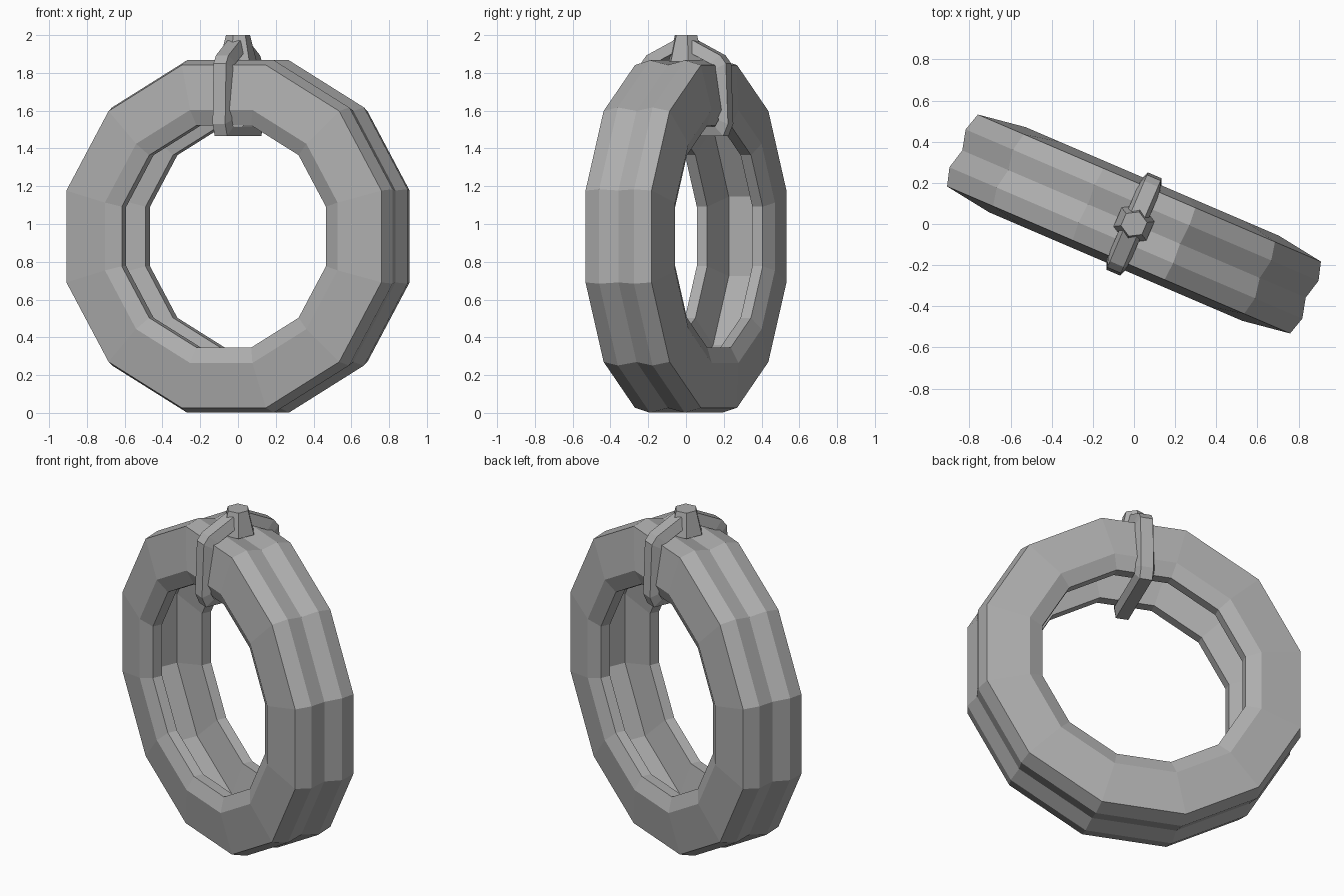
import bpy, bmesh
from math import sin, cos, pi, radians

cube = bpy.data.objects.get("Cube")
if cube:
    bpy.data.objects.remove(cube)

TURN = radians(-23.2)
SIDES = 12
CENTRE_Z = 0.934

grey = bpy.data.materials.new("plain_grey")
grey.use_nodes = True
grey.diffuse_color = (0.42, 0.42, 0.42, 1)
grey.node_tree.nodes["Principled BSDF"].inputs["Base Color"].default_value = grey.diffuse_color


def finish(name, bm):
    """Turn a bmesh into a flat-shaded object, swung to its heading."""
    bmesh.ops.recalc_face_normals(bm, faces=bm.faces)
    mesh = bpy.data.meshes.new(name)
    bm.to_mesh(mesh)
    bm.free()
    mesh.materials.append(grey)
    obj = bpy.data.objects.new(name, mesh)
    obj.rotation_euler.z = TURN
    bpy.context.collection.objects.link(obj)
    return obj


def loft(name, rings):
    """Join closed rings of points into a closed tube."""
    bm = bmesh.new()
    loops = [[bm.verts.new(p) for p in ring] for ring in rings]
    for i, a in enumerate(loops):
        b = loops[(i + 1) % len(loops)]
        for j in range(len(a)):
            k = (j + 1) % len(a)
            bm.faces.new((a[j], a[k], b[k], b[j]))
    return finish(name, bm)


def mirrored(half):
    """Complete a half profile by mirroring its first coordinate."""
    return half + [(-a, b) for a, b in reversed(half)]


# Tyre: hollow section (offset along axle, distance to flat) swept round
groove = [(0, 0.908)]
half = [(0.10, 0.933), (0.19, 0.907), (0.225, 0.67),
        (0.19, 0.588), (0.13, 0.588), (0.09, 0.785)]
section = groove + mirrored(half)
rings = []
for i in range(SIDES):
    a = 2 * pi * (i + 0.5) / SIDES
    rings.append([(r / cos(pi / SIDES) * cos(a), v,
                   CENTRE_Z + r / cos(pi / SIDES) * sin(a)) for v, r in section])
loft("tyre", rings)

# Strap: band looped round the tyre, with an outer face narrower than the inner
outer = mirrored([(0.055, 1.972), (0.212, 1.893), (0.245, 1.85),
                  (0.257, 1.53), (0.23, 1.466)])
inner = mirrored([(0.04, 1.91), (0.16, 1.85), (0.19, 1.82),
                  (0.21, 1.55), (0.19, 1.515)])
rings = []
for (vo, zo), (vi, zi) in zip(outer, inner):
    rings.append([(-0.036, vo, zo), (0.036, vo, zo), (0.055, vi, zi), (-0.055, vi, zi)])
loft("strap", rings)

# Knob: six-sided tapered stud on top of the strap
bm = bmesh.new()
bmesh.ops.create_cone(bm, cap_ends=True, segments=6, radius1=0.1, radius2=0.064, depth=0.14)
bmesh.ops.translate(bm, verts=bm.verts, vec=(0, 0, 1.93))
finish("knob", bm)
